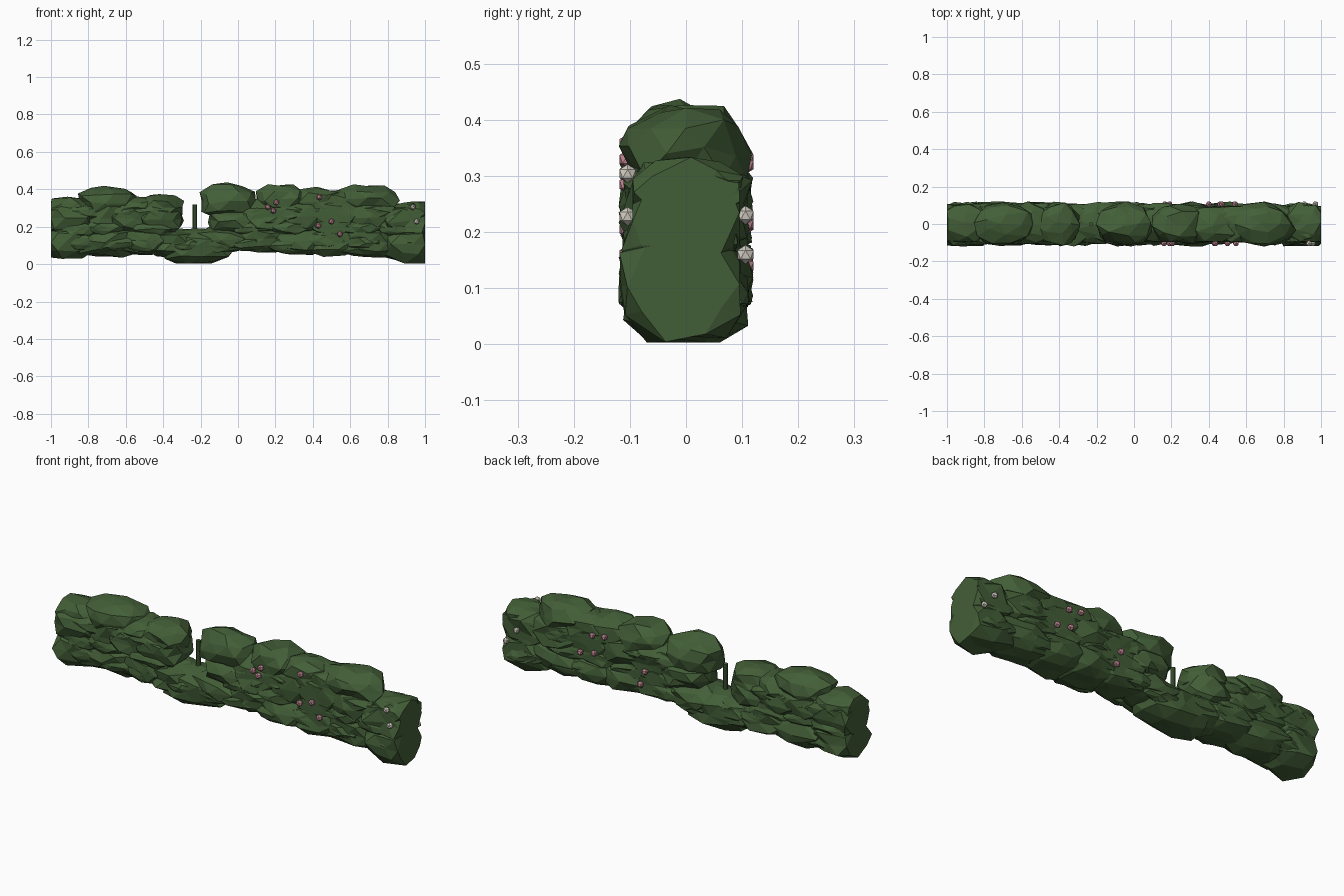
import bpy, bmesh, random
from mathutils import Vector

if "Cube" in bpy.data.objects:
    bpy.data.objects.remove(bpy.data.objects["Cube"])

random.seed(11)


def material(name, rgb):
    m = bpy.data.materials.new(name)
    m.diffuse_color = (*rgb, 1)
    m.use_nodes = True
    m.node_tree.nodes["Principled BSDF"].inputs["Base Color"].default_value = m.diffuse_color
    return m


LEAF = material("leaf green", (0.055, 0.112, 0.038))
PINK = material("pink blossom", (0.58, 0.26, 0.32))
WHITE = material("cream blossom", (0.68, 0.64, 0.56))

# blossom positions on the front (F) and back (B) faces
F, B = -0.104, 0.106
PINK_SPOTS = [(0.16, F, 0.305), (0.205, F, 0.33), (0.19, F, 0.285), (0.435, F, 0.358),
              (0.43, F, 0.205), (0.5, F, 0.228), (0.545, F, 0.16),
              (0.47, B, 0.32), (0.40, B, 0.33), (0.54, B, 0.215),
              (0.46, B, 0.23), (0.165, B, 0.212), (0.19, B, 0.14)]
WHITE_SPOTS = [(0.935, F, 0.304), (0.955, F, 0.228), (0.91, B, 0.23), (0.97, B, 0.16)]


def finish(name, bm, mat):
    bmesh.ops.recalc_face_normals(bm, faces=bm.faces[:])
    me = bpy.data.meshes.new(name)
    bm.to_mesh(me)
    bm.free()
    me.materials.append(mat)
    ob = bpy.data.objects.new(name, me)
    bpy.context.collection.objects.link(ob)
    return ob


def clamp(v, lo, hi):
    return max(lo, min(hi, v))


def side_limit(x, y, z):
    """Foliage stays behind nearby blossoms so they sit on the surface."""
    for bx, by, bz in PINK_SPOTS + WHITE_SPOTS:
        if by * y > 0 and abs(bx - x) < 0.1 and abs(bz - z) < 0.06:
            return 0.095
    return 0.12


def clump(bm, x, z, rx, rz, y=0.0, ry=0.118, n=3.0, rough=0.1, floor=0.003):
    """Faceted, boxy, jagged lump trimmed to the hedge's outer faces."""
    for v in bmesh.ops.create_icosphere(bm, subdivisions=2, radius=1)["verts"]:
        c = v.co.normalized()
        c = c * sum(abs(a) ** n for a in c) ** (-1 / n) * random.uniform(0.88, 1.03)
        c += Vector([random.uniform(-rough, rough) for _ in range(3)])
        px, py, pz = x + c.x * rx, y + c.y * ry, max(z + c.z * rz, floor)
        lim = side_limit(px, py, pz)
        v.co = (clamp(px, -1, 1), clamp(py, -lim, lim), pz)


# lower foliage: (x, z, half length, half height)
bm = bmesh.new()
for p in [(-0.92, 0.12, 0.19, 0.09), (-0.7, 0.12, 0.18, 0.086), (-0.5, 0.125, 0.18, 0.08),
          (-0.225, 0.09, 0.19, 0.1), (-0.36, 0.115, 0.15, 0.08), (-0.08, 0.13, 0.17, 0.068),
          (0.13, 0.135, 0.17, 0.075), (0.31, 0.125, 0.17, 0.08), (0.5, 0.12, 0.17, 0.08),
          (0.7, 0.12, 0.17, 0.082), (0.92, 0.105, 0.18, 0.1)]:
    clump(bm, *p)
finish("lower_foliage", bm, LEAF)

# middle foliage, leaving the gap open
bm = bmesh.new()
for p in [(-0.92, 0.24, 0.17, 0.1), (-0.72, 0.25, 0.17, 0.1), (-0.56, 0.24, 0.16, 0.09),
          (-0.42, 0.235, 0.13, 0.08), (-0.02, 0.23, 0.15, 0.075), (0.15, 0.25, 0.16, 0.1),
          (0.33, 0.26, 0.17, 0.1), (0.52, 0.26, 0.17, 0.1), (0.7, 0.25, 0.17, 0.1),
          (0.92, 0.225, 0.17, 0.1)]:
    clump(bm, *p)
finish("middle_foliage", bm, LEAF)

# rounded crown clumps
bm = bmesh.new()
for p in [(-0.91, 0.29, 0.17, 0.07), (-0.7, 0.33, 0.17, 0.088), (-0.56, 0.30, 0.13, 0.065),
          (-0.41, 0.305, 0.125, 0.073), (-0.05, 0.33, 0.16, 0.1), (0.23, 0.345, 0.14, 0.085),
          (0.42, 0.335, 0.16, 0.08), (0.55, 0.32, 0.15, 0.08), (0.68, 0.345, 0.17, 0.088),
          (0.93, 0.27, 0.13, 0.065)]:
    clump(bm, *p, ry=0.115, n=2.4)
finish("crown_foliage", bm, LEAF)

# long leaf shards breaking up both long faces
bm = bmesh.new()
for side in (-1, 1):
    for z in (0.11, 0.19, 0.265):
        for i in range(10):
            x = -0.88 + i * 0.195 + random.uniform(-0.05, 0.05)
            if z > 0.12 and -0.41 < x < -0.05:
                continue
            clump(bm, x, z + random.uniform(-0.015, 0.015), 0.12, 0.042,
                  y=side * 0.078, ry=0.036, n=2, rough=0.15)
finish("leaf_shards", bm, LEAF)

# bare stem standing in the gap
bpy.ops.mesh.primitive_cylinder_add(vertices=8, radius=0.012, depth=0.2, location=(-0.23, 0, 0.22))
stem = bpy.context.object
stem.name = "bare_stem"
stem.data.materials.append(LEAF)


# blossoms
def blossoms(name, spots, mat):
    bm = bmesh.new()
    for s in spots:
        r = bmesh.ops.create_icosphere(bm, subdivisions=1, radius=0.017)
        bmesh.ops.translate(bm, verts=r["verts"], vec=s)
    finish(name, bm, mat)


blossoms("pink_blossoms", PINK_SPOTS, PINK)
blossoms("cream_blossoms", WHITE_SPOTS, WHITE)
